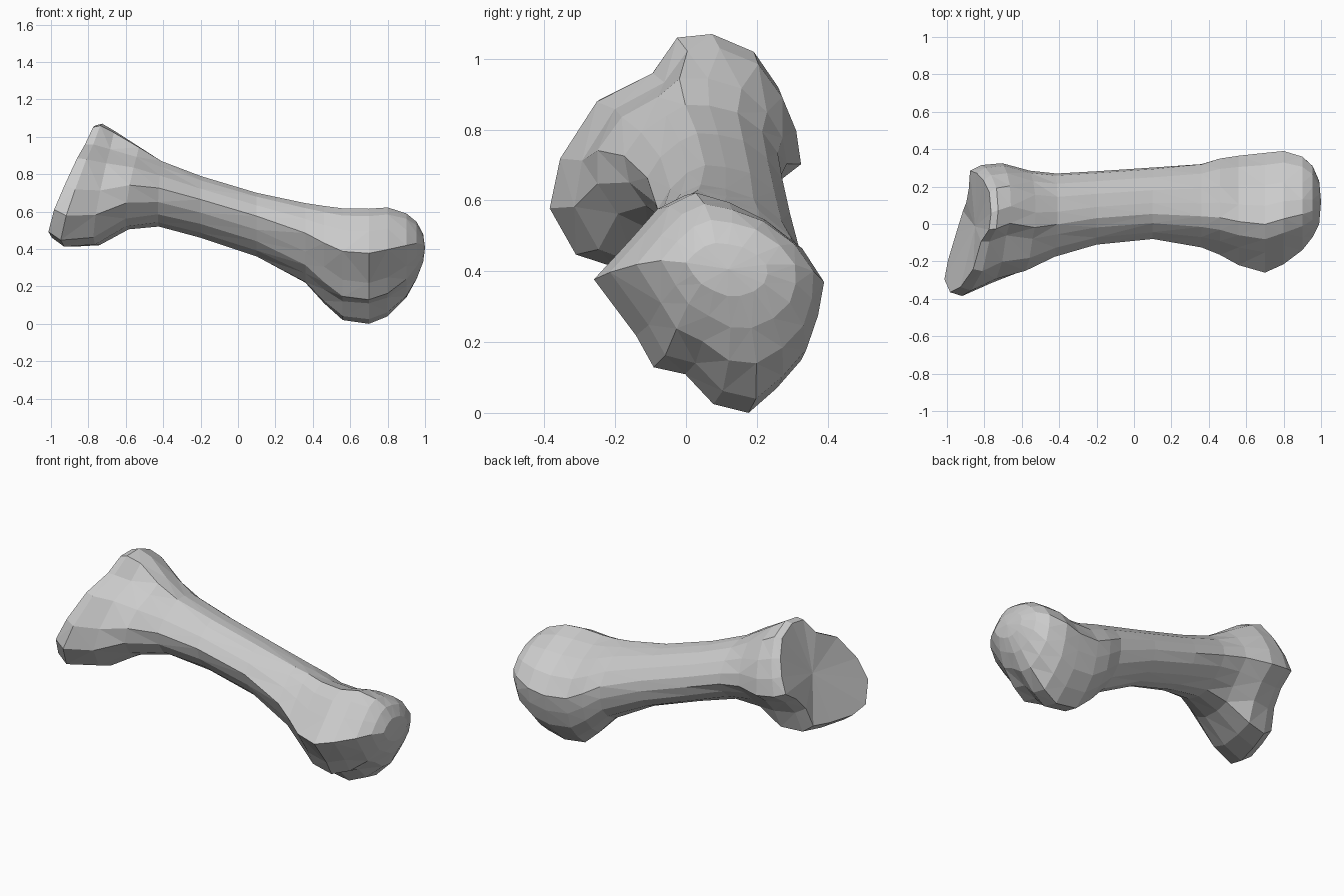
import bpy, bmesh

if "Cube" in bpy.data.objects:
    bpy.data.objects.remove(bpy.data.objects["Cube"])

# Cross-sections (y, z), starting on the upper ridge and turning toward the back
BASE = [(-.02, 1.06), (.08, 1.07), (.20, 1.02), (.27, .92), (.31, .82), (.325, .72),
        (.22, .65), (.14, .56), (.09, .43), (-.04, .415), (-.20, .415), (-.31, .45),
        (-.385, .58), (-.355, .72), (-.25, .88), (-.09, .96)]
SHAFT = [(.04, .73), (.10, .725), (.17, .71), (.24, .66), (.285, .60), (.295, .54),
         (.28, .48), (.23, .43), (.16, .405), (.10, .40), (.03, .43), (-.03, .48),
         (-.07, .54), (-.095, .61), (-.06, .665), (-.01, .71)]
HEAD = [(0, .62), (.10, .59), (.21, .535), (.32, .45), (.385, .35), (.365, .25),
        (.33, .15), (.26, .07), (.18, 0), (.08, .025), (0, .11), (-.09, .13),
        (-.14, .22), (-.26, .38), (-.15, .50), (-.08, .58)]


def unit(profile):
    """Scale a profile into the 0..1 square."""
    ys, zs = zip(*profile)
    return [((y - min(ys)) / (max(ys) - min(ys)), (z - min(zs)) / (max(zs) - min(zs)))
            for y, z in profile]


def section(profile, weight, y0, y1, z0, z1):
    """Blend the shaft profile with an end profile and fit it to the given extents."""
    mix = [(a[0] + (b[0] - a[0]) * weight, a[1] + (b[1] - a[1]) * weight)
           for a, b in zip(unit(SHAFT), unit(profile))]
    return [(y0 + (y1 - y0) * u, z0 + (z1 - z0) * v) for u, v in unit(mix)]


def lean(slant, y, z):
    """Tilt of a section: top leans inward, and so does the lower back corner."""
    return slant * ((z - .74) + .2 * y + 1.9 * max(0, y + .36) * max(0, .74 - z))


# Stations: x, slant, end-profile weight, y min, y max, z min, z max
BASE_END = [(-.90, .41, 1, -.365, .285, .46, 1.06),
            (-.84, .33, 1, -.385, .315, .412, 1.07),
            (-.72, .20, .92, -.315, .325, .42, 1.03),
            (-.57, .20, .6, -.25, .285, .505, .945),
            (-.42, .08, .3, -.175, .27, .52, .87),
            (-.2, 0, .1, -.11, .282, .46, .79)]
HEAD_END = [(.1, 0, .05, -.08, .302, .36, .70),
            (.36, 0, .4, -.125, .32, .22, .645),
            (.46, 0, .65, -.165, .35, .11, .63),
            (.56, 0, .9, -.22, .365, .02, .617),
            (.70, 0, 1, -.26, .38, 0, .615),
            (.80, 0, .95, -.215, .39, .04, .622),
            (.90, 0, .6, -.14, .36, .14, .59),
            (.955, 0, .35, -.07, .31, .24, .545),
            (.99, 0, .2, .0, .23, .33, .48)]

bm = bmesh.new()
rings = []
for profile, stations in ((BASE, BASE_END), (HEAD, HEAD_END)):
    for x, slant, weight, *extents in stations:
        rings.append([bm.verts.new((x + lean(slant, y, z), y, z))
                      for y, z in section(profile, weight, *extents)])

# Skin between neighbouring sections
for a, b in zip(rings, rings[1:]):
    for i in range(len(a)):
        j = (i + 1) % len(a)
        bm.faces.new((a[i], a[j], b[j], b[i]))

# Hollow joint face at the base, slightly domed tip on the head
for ring, push in ((rings[0], .03), (rings[-1], .01)):
    centre = sum((v.co for v in ring), ring[0].co * 0) / len(ring)
    hub = bm.verts.new((centre.x + push, centre.y, centre.z))
    for i in range(len(ring)):
        bm.faces.new((ring[i], ring[(i + 1) % len(ring)], hub))

bmesh.ops.triangulate(bm, faces=bm.faces[:], quad_method='SHORT_EDGE')
bmesh.ops.recalc_face_normals(bm, faces=bm.faces[:])
mesh = bpy.data.meshes.new("foot_bone")
bm.to_mesh(mesh)
bm.free()
bone = bpy.data.objects.new("foot_bone", mesh)
bpy.context.collection.objects.link(bone)
